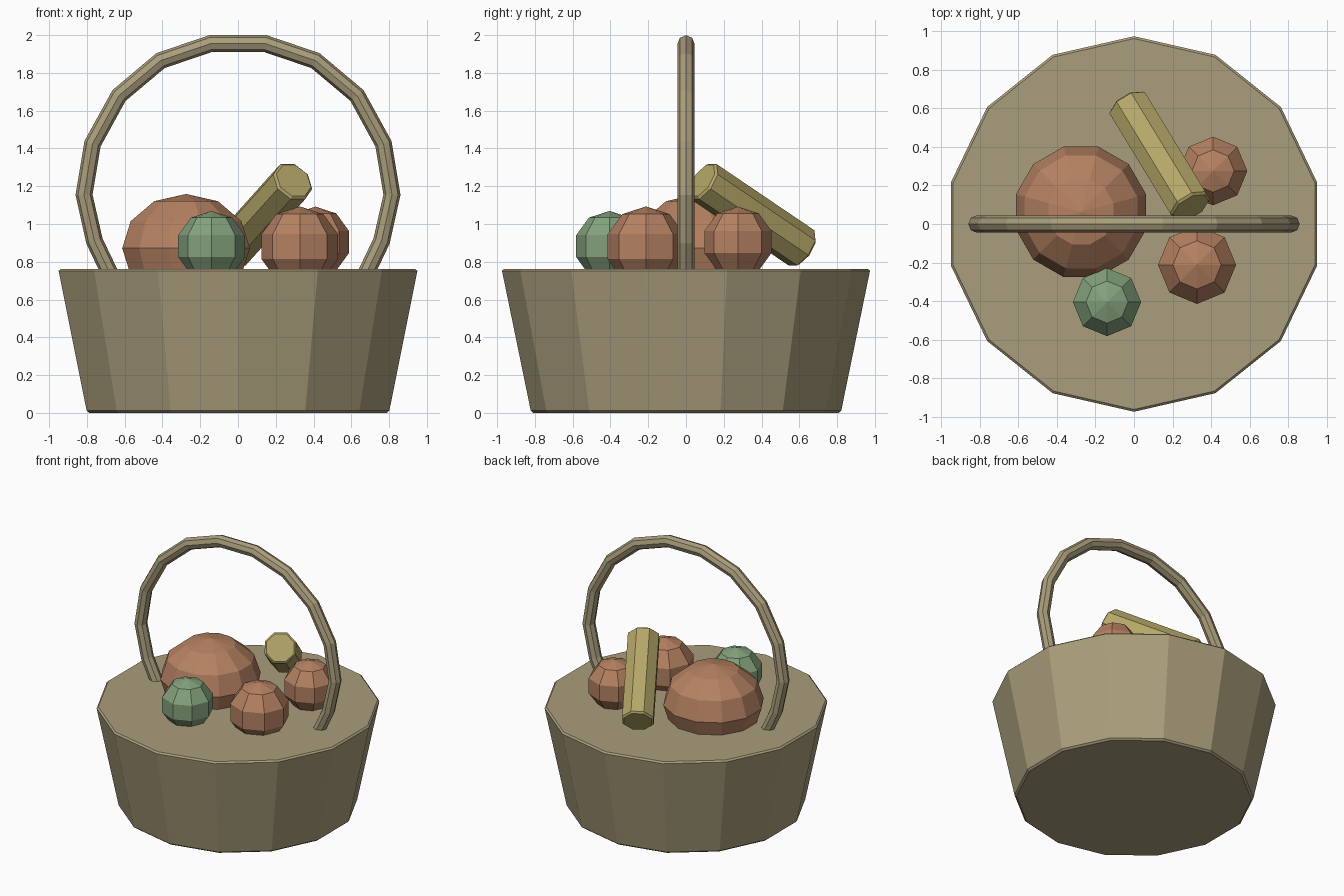
import bpy, bmesh, math
from mathutils import Vector

if "Cube" in bpy.data.objects:
    bpy.data.objects.remove(bpy.data.objects["Cube"])


def material(name, rgb):
    m = bpy.data.materials.new(name)
    m.diffuse_color = (*rgb, 1)
    m.use_nodes = True
    m.node_tree.nodes["Principled BSDF"].inputs["Base Color"].default_value = m.diffuse_color
    return m


WICKER = material("wicker", (0.40, 0.34, 0.20))
RUSSET = material("russet", (0.46, 0.22, 0.12))
GREEN = material("green", (0.23, 0.36, 0.20))
STRAW = material("straw", (0.46, 0.39, 0.14))


def finish(bm, name, mat):
    bmesh.ops.recalc_face_normals(bm, faces=bm.faces)
    me = bpy.data.meshes.new(name)
    bm.to_mesh(me)
    bm.free()
    me.materials.append(mat)
    ob = bpy.data.objects.new(name, me)
    bpy.context.collection.objects.link(ob)
    return ob


def skin(name, rings, mat):
    """Join rings of points with quads and cap both ends."""
    bm = bmesh.new()
    vs = [[bm.verts.new(p) for p in ring] for ring in rings]
    n = len(vs[0])
    for a, b in zip(vs, vs[1:]):
        for i in range(n):
            j = (i + 1) % n
            bm.faces.new((a[i], a[j], b[j], b[i]))
    bm.faces.new(vs[0])
    bm.faces.new(vs[-1])
    return finish(bm, name, mat)


def circle(n, start=0.0):
    return [(math.cos(start + 2 * math.pi * i / n), math.sin(start + 2 * math.pi * i / n))
            for i in range(n)]


def fruit(name, loc, segments, rings, radius, mat, turn=0.0, squash=1.0):
    bm = bmesh.new()
    bmesh.ops.create_uvsphere(bm, u_segments=segments, v_segments=rings, radius=radius)
    ob = finish(bm, name, mat)
    ob.location = loc
    ob.rotation_euler.z = turn
    ob.scale.z = squash


# Basket: 14-sided tapering tub with softened edges and a closed top
profile = [(0.808, 0), (0.822, 0.012), (0.974, 0.752), (0.962, 0.763)]
skin("basket", [[(r * c, r * s, z) for c, s in circle(14, math.pi / 2)] for r, z in profile], WICKER)

# Handle: eight-sided tube swept along a mirrored arch
half = [(0.145, 1.955), (0.41, 1.865), (0.63, 1.68), (0.77, 1.425),
        (0.815, 1.155), (0.76, 0.91), (0.66, 0.70)]
path = [Vector((-x, 0, z)) for x, z in reversed(half)] + [Vector((x, 0, z)) for x, z in half]
rings = []
for i, p in enumerate(path):
    t = (path[min(i + 1, len(path) - 1)] - path[max(i - 1, 0)]).normalized()
    side = Vector((-t.z, 0, t.x))
    rings.append([p + 0.045 * (c * side + s * Vector((0, 1, 0))) for c, s in circle(8)])
skin("handle", rings, WICKER)

# Fruit resting in the basket
fruit("large_fruit", (-0.275, 0.063, 0.872), 12, 6, 0.35, RUSSET, math.radians(15), 0.82)
fruit("green_fruit", (-0.14, -0.405, 0.883), 8, 5, 0.186, GREEN)
fruit("front_fruit", (0.327, -0.212, 0.88), 8, 5, 0.213, RUSSET)
fruit("back_fruit", (0.41, 0.275, 0.905), 8, 5, 0.187, RUSSET)

# Leaning loaf: eight-sided bar with small chamfers at its ends
top, low = Vector((0.295, 0.085, 1.23)), Vector((-0.03, 0.62, 0.868))
axis = (top - low).normalized()
u = axis.cross(Vector((0, 0, 1))).normalized()
v = u.cross(axis)
stations = [(low, 0.103), (low + axis * 0.012, 0.116), (top - axis * 0.012, 0.116), (top, 0.103)]
skin("loaf", [[p + r * (c * u + s * v) for c, s in circle(8, math.pi / 8)] for p, r in stations], STRAW)
